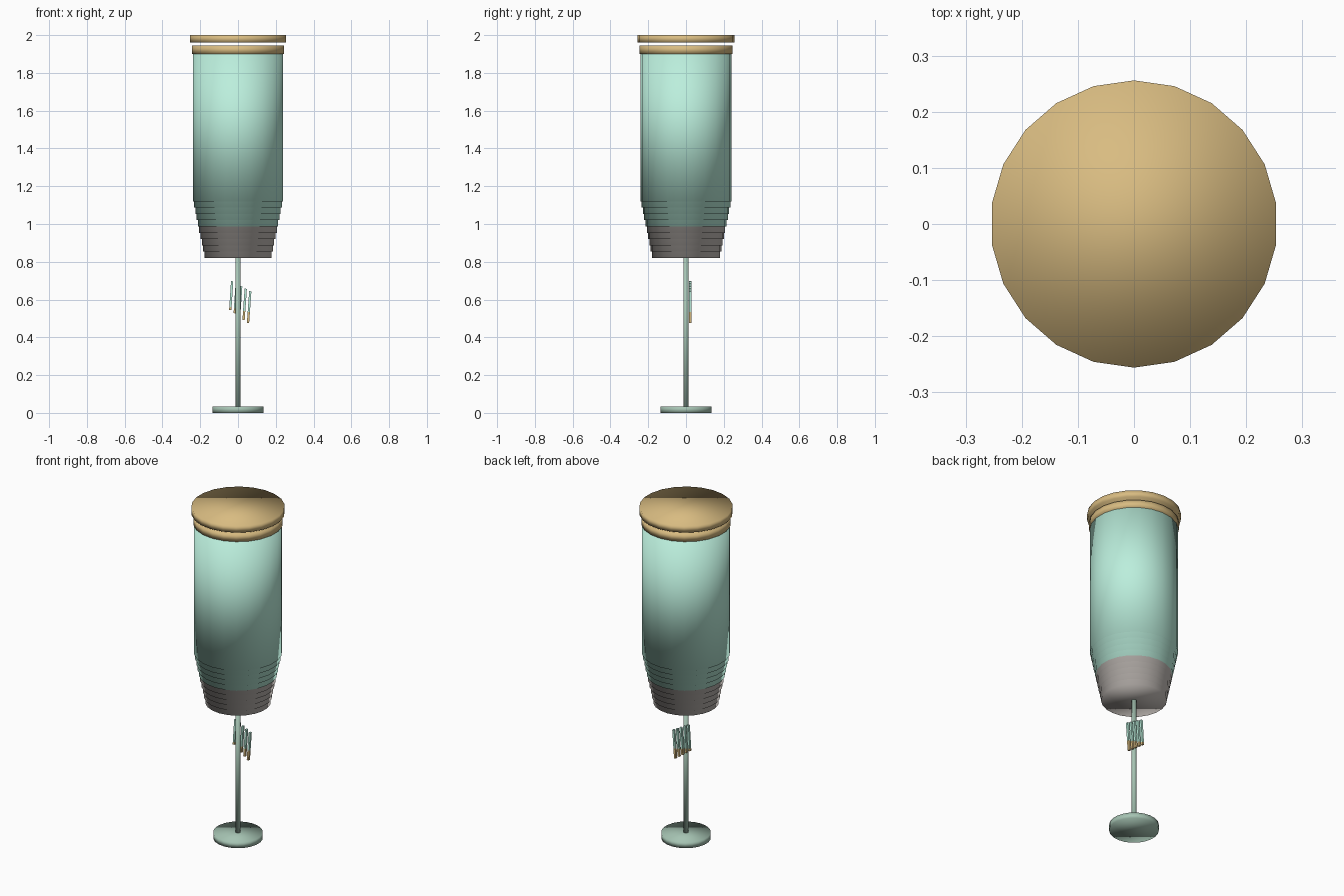
import bpy, math
from mathutils import Vector

if "Cube" in bpy.data.objects:
    bpy.data.objects.remove(bpy.data.objects["Cube"])


def material(name, color):
    m = bpy.data.materials.new(name)
    m.diffuse_color = (*color, 1)
    m.use_nodes = True
    m.node_tree.nodes["Principled BSDF"].inputs["Base Color"].default_value = m.diffuse_color
    return m


gold = material("gold", (0.69, 0.50, 0.22))
mint = material("mint", (0.50, 0.86, 0.72))
grey = material("warm_grey", (0.56, 0.52, 0.49))
sage = material("sage", (0.38, 0.55, 0.45))


def disc(name, r, z0, z1, mat, sides=22):
    bpy.ops.mesh.primitive_cylinder_add(vertices=sides, radius=r, depth=z1 - z0,
                                        location=(0, 0, (z0 + z1) / 2))
    o = bpy.context.object
    o.name = name
    o.data.materials.append(mat)
    bpy.ops.object.shade_smooth()
    return o


def bar(name, a, b, mat):
    a, b = Vector(a), Vector(b)
    d = b - a
    bpy.ops.mesh.primitive_cube_add(size=1, location=(a + b) / 2)
    o = bpy.context.object
    o.name = name
    o.scale = (0.012, 0.014, d.length)
    o.rotation_euler = (0, math.atan2(d.x, d.z), 0)
    o.data.materials.append(mat)


# foot and stem
disc("foot", 0.136, 0, 0.035, sage)
disc("stem", 0.0138, 0.03, 0.84, sage, 12)

# nested shells: each wider one starts a little higher
STEPS = 10
for i in range(STEPS):
    t = i / (STEPS - 1)
    disc(f"shell_{i + 1}", 0.18 + 0.062 * t, 0.82 + 0.30 * t, 1.91,
         grey if i < 5 else mint)

# rim and floating lid
disc("rim", 0.246, 1.90, 1.945, gold)
disc("lid", 0.256, 1.96, 2.0, gold)

# leaning slats behind the stem, with gold tips
for i in range(5):
    t = i / 4
    top = Vector((-0.031 + 0.096 * t, 0.023, 0.697 - 0.053 * t))
    low = Vector((-0.041 + 0.094 * t, 0.023, 0.545 - 0.07 * t))
    split = low.lerp(top, 0.1 + 0.25 * t)
    bar(f"slat_{i + 1}", split, top, mint)
    bar(f"slat_tip_{i + 1}", low, split, gold)
